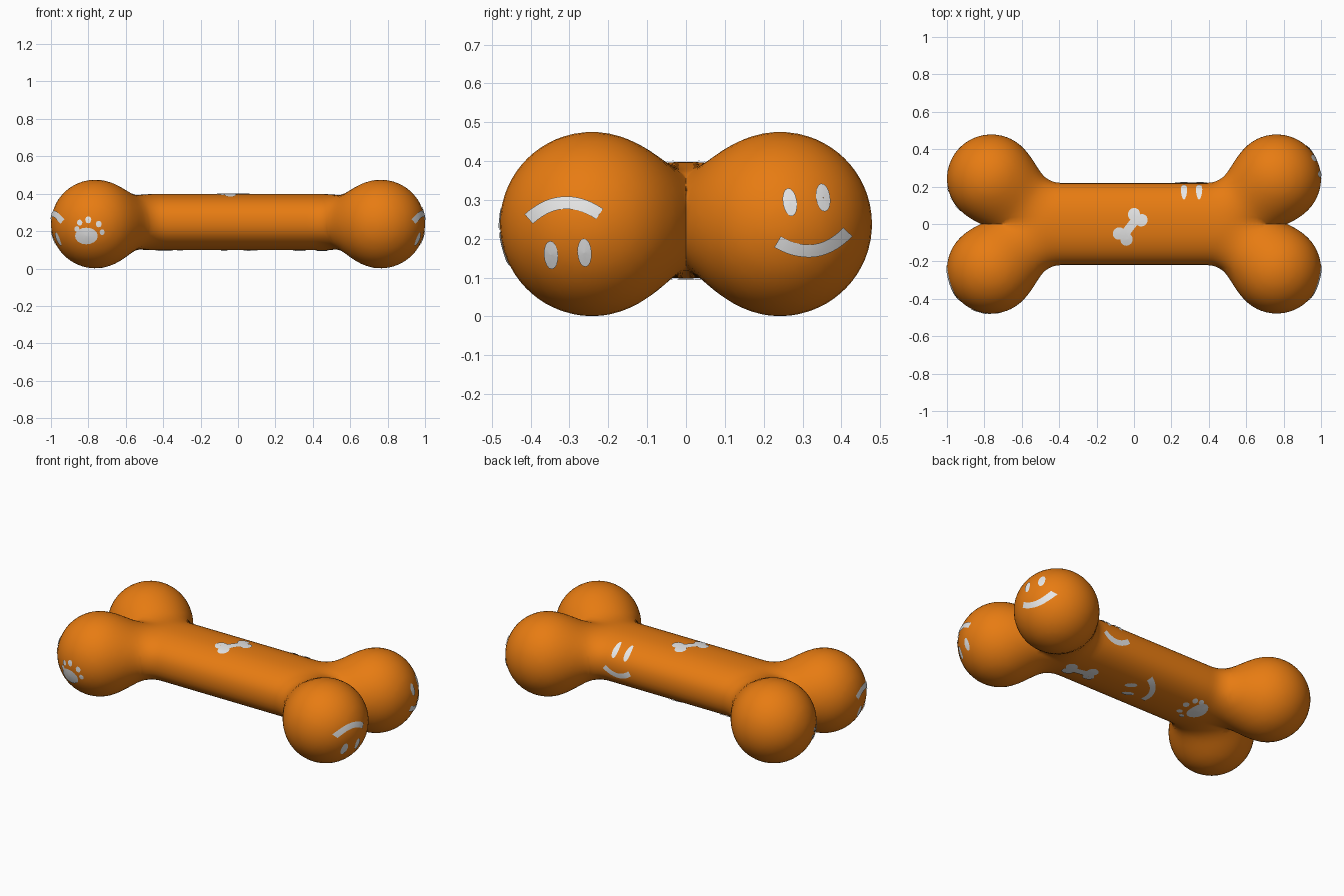
import bpy, bmesh, math
from mathutils import Vector, Matrix
from mathutils.bvhtree import BVHTree

if "Cube" in bpy.data.objects:
    bpy.data.objects.remove(bpy.data.objects["Cube"])


def material(name, rgb):
    m = bpy.data.materials.new(name)
    m.diffuse_color = (*rgb, 1)
    m.use_nodes = True
    m.node_tree.nodes["Principled BSDF"].inputs["Base Color"].default_value = m.diffuse_color
    return m


ORANGE = material("orange", (0.80, 0.20, 0.006))
WHITE = material("pale_grey", (0.80, 0.80, 0.80))

KNOB, KNOB_R = Vector((0.763, 0.242, 0.238)), 0.237
SHAFT_Z, SHAFT_W, SHAFT_H = 0.248, 0.22, 0.15


# Bone shape: flat-oval shaft blended softly into four ball knobs
def dist(p):
    x, y, z = abs(p.x), abs(p.y), p.z
    ball = (Vector((x, y, z)) - KNOB).length - KNOB_R
    e = 2.25
    q = (y / SHAFT_W) ** e + (abs(z - SHAFT_Z) / SHAFT_H) ** e + (max(x - 0.45, 0) / 0.25) ** e
    shaft = (q ** (1 / e) - 1) * SHAFT_H
    k = 0.14
    h = max(k - abs(ball - shaft), 0) / k
    return min(ball, shaft) - h * h * k / 4


def settle(p):
    """Move a point onto the bone surface."""
    s = 0.002
    for _ in range(5):
        g = Vector([(dist(p + d) - dist(p - d)) / (2 * s)
                    for d in (Vector((s, 0, 0)), Vector((0, s, 0)), Vector((0, 0, s)))])
        if g.length < 0.2:
            break
        step = g * (dist(p) / g.length_squared)
        if step.length > 0.04:
            step *= 0.04 / step.length
        p = p - step
    return p


# Rough union of primitives, remeshed and settled on the blended surface
bm = bmesh.new()
for sx in (-1, 1):
    for sy in (-1, 1):
        bmesh.ops.create_uvsphere(bm, u_segments=24, v_segments=16, radius=0.215,
                                  matrix=Matrix.Translation((sx * KNOB.x, sy * KNOB.y, KNOB.z)))
bmesh.ops.create_cone(bm, cap_ends=True, segments=28, radius1=1, radius2=1, depth=1.36,
                      matrix=Matrix.Translation((0, 0, SHAFT_Z)) @
                      Matrix.Diagonal((1, SHAFT_W - 0.01, SHAFT_H - 0.01, 1)) @
                      Matrix.Rotation(math.pi / 2, 4, 'Y'))
me = bpy.data.meshes.new("bone_body")
bm.to_mesh(me)
bm.free()
body = bpy.data.objects.new("bone_body", me)
bpy.context.collection.objects.link(body)
bpy.context.view_layer.objects.active = body
body.select_set(True)
mod = body.modifiers.new("remesh", 'REMESH')
mod.mode = 'VOXEL'
mod.voxel_size = 0.027
bpy.ops.object.modifier_apply(modifier=mod.name)

bm = bmesh.new()
bm.from_mesh(body.data)
for _ in range(3):
    bmesh.ops.smooth_vert(bm, verts=bm.verts, factor=0.5,
                          use_axis_x=True, use_axis_y=True, use_axis_z=True)
    for v in bm.verts:
        v.co = settle(v.co)
bmesh.ops.recalc_face_normals(bm, faces=bm.faces)
for f in bm.faces:
    f.smooth = True
    f.material_index = 0
bm.to_mesh(body.data)
tree = BVHTree.FromBMesh(bm)
bm.free()
body.data.materials.clear()
body.data.materials.append(ORANGE)

# Sides a marking can be laid on: (u, v) -> ray start, with ray direction
SIDES = {
    "right": (lambda u, v: (2, u, v), (-1, 0, 0)),
    "left": (lambda u, v: (-2, u, v), (1, 0, 0)),
    "front": (lambda u, v: (u, -2, v), (0, 1, 0)),
    "back": (lambda u, v: (u, 2, v), (0, -1, 0)),
    "top": (lambda u, v: (u, v, 2), (0, 0, -1)),
    "bottom": (lambda u, v: (u, v, -2), (0, 0, 1)),
}


class Marking:
    """Thin painted shape draped on the bone."""

    def __init__(self, name, side, centre, angle=0, scale=1):
        self.name, self.side, self.centre = name, side, centre
        self.c = math.cos(math.radians(angle)) * scale
        self.s = math.sin(math.radians(angle)) * scale
        self.bm = bmesh.new()

    def grid(self, rows, closed=False):
        start, ray = SIDES[self.side]
        ray = Vector(ray)
        vs = []
        for row in rows:
            line = []
            for a, b in row:
                u = self.centre[0] + a * self.c - b * self.s
                v = self.centre[1] + a * self.s + b * self.c
                hit, n, _, _ = tree.ray_cast(Vector(start(u, v)), ray)
                line.append(self.bm.verts.new(hit + n * 0.004))
            vs.append(line)
        for r0, r1 in zip(vs, vs[1:]):
            n = len(r0)
            for i in range(n if closed else n - 1):
                j = (i + 1) % n
                f = self.bm.faces.new((r0[i], r0[j], r1[j], r1[i]))
                f.normal_update()
                if f.normal.dot(ray) > 0:
                    f.normal_flip()
                f.smooth = True

    def dot(self, x, y, a, b):
        self.grid([[(x + a * k * math.cos(t * math.pi / 8), y + b * k * math.sin(t * math.pi / 8))
                    for t in range(16)] for k in (0.02, 0.5, 1)], closed=True)

    def stroke(self, p, q, r, half):
        rows = []
        for i in range(15):
            t = i / 14
            k = ((1 - t) ** 2, 2 * t * (1 - t), t * t)
            x, y = (sum(w * pt[d] for w, pt in zip(k, (p, q, r))) for d in (0, 1))
            d = Vector([(1 - t) * (q[n] - p[n]) + t * (r[n] - q[n]) for n in (0, 1)]).normalized()
            rows.append([(x - d.y * o, y + d.x * o) for o in (-half, 0, half)])
        self.grid(rows)

    def finish(self):
        m = bpy.data.meshes.new(self.name)
        self.bm.to_mesh(m)
        self.bm.free()
        m.materials.append(WHITE)
        bpy.context.collection.objects.link(bpy.data.objects.new(self.name, m))


def smile(*args):
    m = Marking(*args)
    for x in (-0.045, 0.04):
        m.dot(x, 0.06, 0.018, 0.036)
    m.stroke((-0.09, -0.035), (0, -0.105), (0.09, -0.035), 0.016)
    m.finish()


def paw(*args):
    m = Marking(*args)
    m.dot(0, -0.025, 0.06, 0.044)
    for x, y, r in ((-0.05, 0.012, 0.013), (-0.035, 0.045, 0.014), (0.01, 0.06, 0.016),
                    (0.065, 0.038, 0.015), (0.083, -0.005, 0.013)):
        m.dot(x, y, r, r * 1.15)
    m.finish()


def small_bone(*args):
    m = Marking(*args)
    m.stroke((-0.07, 0), (0, 0), (0.07, 0), 0.023)
    for x in (-0.065, 0.065):
        for y in (-0.026, 0.026):
            m.dot(x, y, 0.034, 0.032)
    m.finish()


# Markings on the knob ends
smile("right_end_smile", "right", (0.32, 0.24), 8)
smile("right_end_flipped_smile", "right", (-0.31, 0.222), 184)
smile("left_end_flipped_smile", "left", (-0.31, 0.222), 184)
paw("left_end_paw", "left", (0.125, 0.19), 0, 0.85)
paw("front_paw", "front", (-0.81, 0.20))

# Markings on the shaft
smile("back_smile", "back", (0.31, 0.285), 0, 0.95)
small_bone("top_small_bone", "top", (-0.02, -0.015), 52)
small_bone("bottom_small_bone", "bottom", (0.39, 0.0), 168)
smile("bottom_smile", "bottom", (0.0, 0.05), -118)
paw("bottom_paw", "bottom", (-0.37, 0.08), -75, 1.1)
